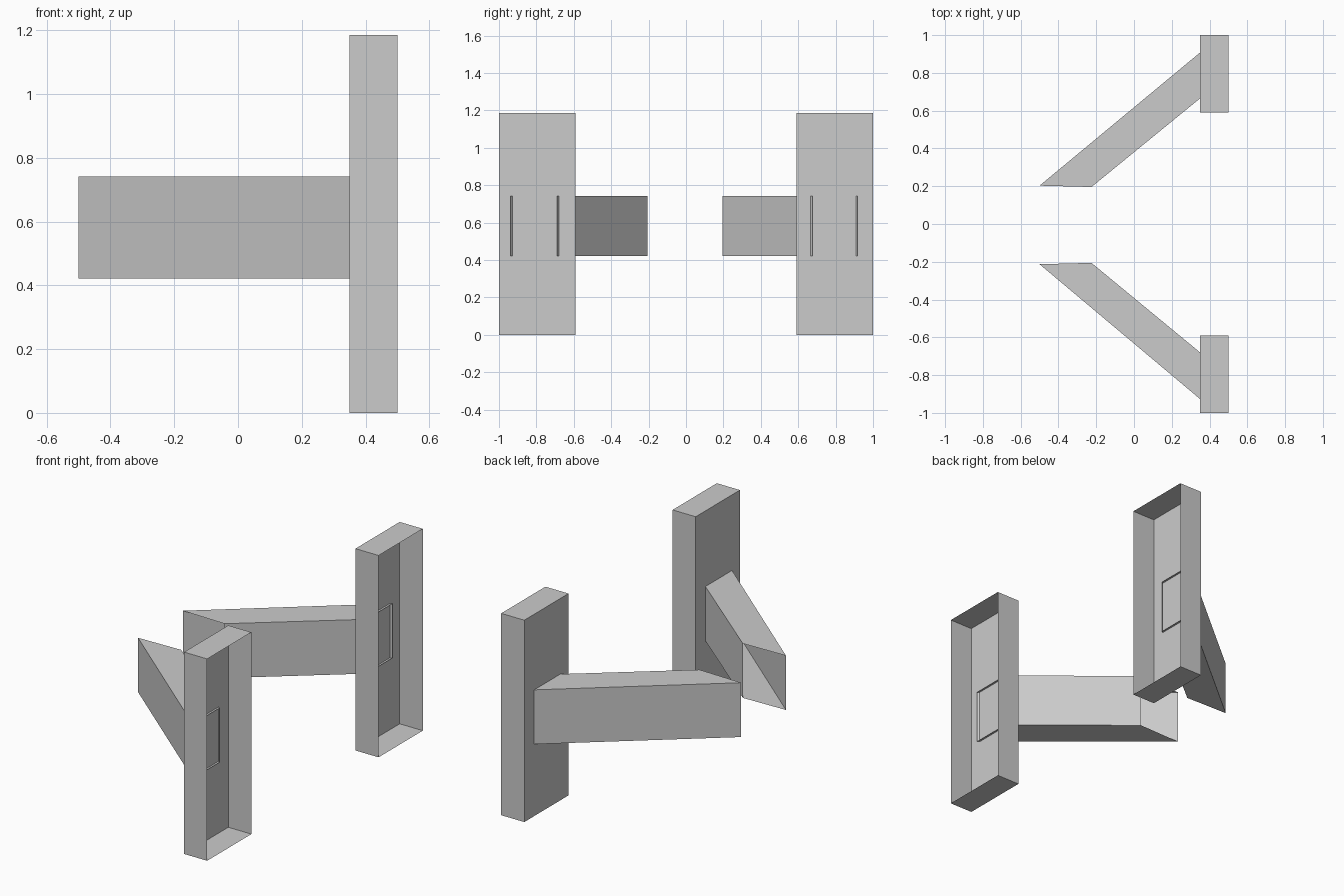
import bpy
import bmesh

cube = bpy.data.objects.get("Cube")
if cube:
    bpy.data.objects.remove(cube, do_unlink=True)

grey = bpy.data.materials.new("plain grey")
grey.use_nodes = True
colour = (0.6, 0.6, 0.6, 1)
grey.diffuse_color = colour
grey.node_tree.nodes["Principled BSDF"].inputs["Base Color"].default_value = colour


def finish(name, bm):
    mesh = bpy.data.meshes.new(name)
    bm.to_mesh(mesh)
    bm.free()
    mesh.materials.append(grey)
    bpy.context.collection.objects.link(bpy.data.objects.new(name, mesh))


def prism(outline, z0, z1):
    """Closed prism over a plan outline; side faces follow the outline order."""
    bm = bmesh.new()
    base = bm.faces.new([bm.verts.new((x, y, z0)) for x, y in outline])
    up = bmesh.ops.extrude_face_region(bm, geom=[base], use_keep_orig=True)["geom"]
    for v in up:
        if isinstance(v, bmesh.types.BMVert):
            v.co.z = z1
    bmesh.ops.recalc_face_normals(bm, faces=bm.faces)
    return bm


def remove_faces(bm, test):
    doomed = [f for f in bm.faces if test(f)]
    bmesh.ops.delete(bm, geom=doomed, context='FACES')


# Upright tray: thin shell, open towards +x
def post(name, y0, y1):
    bm = prism([(0.35, y0), (0.5, y0), (0.5, y1), (0.35, y1)], 0, 1.185)
    remove_faces(bm, lambda f: f.normal.x > 0.9)
    finish(name, bm)


# Slanted square tube: thin shell, open at both ends, poking through the post
def arm(name, tip, heel, inner, outer):
    bm = prism([tip, heel, inner, outer], 0.422, 0.741)
    end_x = inner[0] - 0.001

    def is_end(f):
        xs = [v.co.x for v in f.verts]
        return abs(f.normal.z) < 0.5 and (min(xs) > end_x or max(xs) < 0)
    remove_faces(bm, is_end)
    finish(name, bm)


post("front_post", -1, -0.59)
post("back_post", 0.59, 1)
arm("front_arm", (-0.5, -0.213), (-0.225, -0.206), (0.362, -0.69), (0.362, -0.937))
arm("back_arm", (-0.5, 0.203), (-0.225, 0.196), (0.362, 0.675), (0.362, 0.918))
